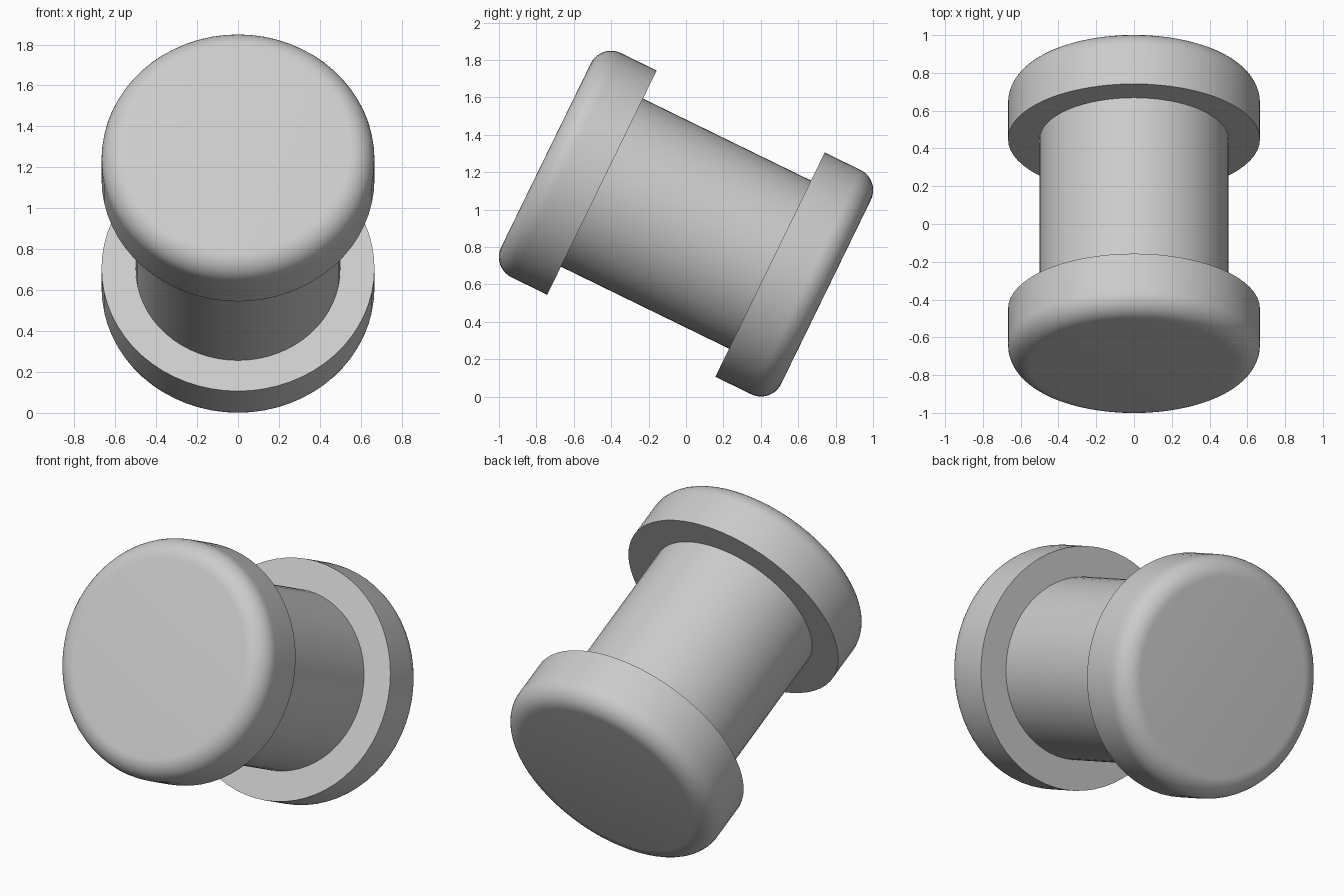
import bpy, bmesh, math
from mathutils import Matrix

cube = bpy.data.objects.get("Cube")
if cube:
    bpy.data.objects.remove(cube, do_unlink=True)

SEGMENTS = 64
CAP_RADIUS, CAP_DEPTH, ROUNDING = 0.667, 0.333, 0.12
SHAFT_RADIUS, SHAFT_LENGTH = 0.5, 1.0
# Spool axis leans forward and up, centred on the model
POSE = Matrix.Translation((0, 0, 0.925)) @ Matrix.Rotation(math.radians(64), 4, 'X')

grey = bpy.data.materials.new("plain grey")
grey.use_nodes = True
colour = (0.6, 0.6, 0.6, 1)
grey.diffuse_color = colour
grey.node_tree.nodes["Principled BSDF"].inputs["Base Color"].default_value = colour


def cylinder(name, radius, depth, centre, rounded_end=0):
    """Cylinder on the spool axis; rounded_end picks the end (+1/-1) to fillet."""
    bm = bmesh.new()
    bmesh.ops.create_cone(bm, cap_ends=True, segments=SEGMENTS,
                          radius1=radius, radius2=radius, depth=depth)
    if rounded_end:
        rim = [e for e in bm.edges
               if all(v.co.z * rounded_end > 0 for v in e.verts)]
        bmesh.ops.bevel(bm, geom=rim, offset=ROUNDING, segments=10,
                        profile=0.5, affect='EDGES')
    bmesh.ops.translate(bm, verts=bm.verts, vec=(0, 0, centre))
    bmesh.ops.transform(bm, matrix=POSE, verts=bm.verts)
    mesh = bpy.data.meshes.new(name)
    bm.to_mesh(mesh)
    bm.free()
    mesh.materials.append(grey)
    obj = bpy.data.objects.new(name, mesh)
    bpy.context.collection.objects.link(obj)
    bpy.ops.object.select_all(action='DESELECT')
    obj.select_set(True)
    bpy.context.view_layer.objects.active = obj
    bpy.ops.object.shade_smooth_by_angle(angle=math.radians(30))
    return obj


# Shaft between the two caps
cylinder("shaft", SHAFT_RADIUS, SHAFT_LENGTH, 0)

# Wide caps with a rounded outer rim
for name, side in (("front_cap", 1), ("back_cap", -1)):
    cylinder(name, CAP_RADIUS, CAP_DEPTH,
             side * (SHAFT_LENGTH + CAP_DEPTH) / 2, side)
